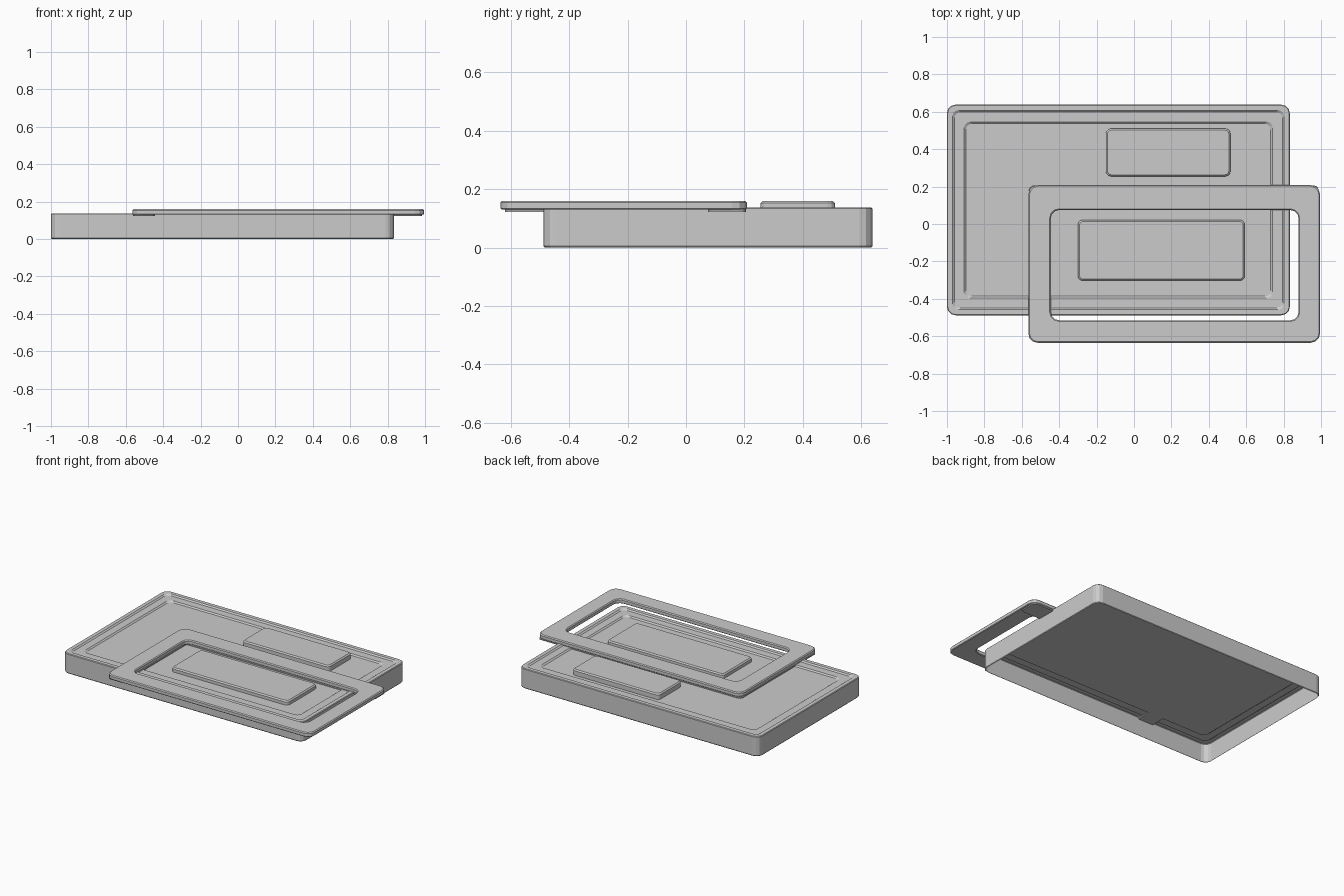
import bpy, bmesh, math

if "Cube" in bpy.data.objects:
    bpy.data.objects.remove(bpy.data.objects["Cube"])


def outline(x0, x1, y0, y1, r, z, segs=3):
    """Rectangle with clipped, faceted corners."""
    pts = []
    corners = [(x1 - r, y1 - r), (x0 + r, y1 - r), (x0 + r, y0 + r), (x1 - r, y0 + r)]
    for i, (cx, cy) in enumerate(corners):
        for s in range(segs + 1):
            a = math.pi / 2 * (i + s / segs)
            pts.append((cx + r * math.cos(a), cy + r * math.sin(a), z))
    return pts


def loft(name, loops, cap_start=False, cap_end=False, closed=False):
    """Skin matching outlines into one object."""
    bm = bmesh.new()
    rings = [[bm.verts.new(p) for p in loop] for loop in loops]
    pairs = list(zip(rings, rings[1:]))
    if closed:
        pairs.append((rings[-1], rings[0]))
    for a, b in pairs:
        for i in range(len(a)):
            j = (i + 1) % len(a)
            bm.faces.new((a[i], a[j], b[j], b[i]))
    if cap_start:
        bm.faces.new(rings[0][::-1])
    if cap_end:
        bm.faces.new(rings[-1])
    if cap_start or closed:
        bmesh.ops.recalc_face_normals(bm, faces=bm.faces)
    me = bpy.data.meshes.new(name)
    bm.to_mesh(me)
    bm.free()
    ob = bpy.data.objects.new(name, me)
    bpy.context.collection.objects.link(ob)
    return ob


def inset(rect, d, r, z):
    x0, x1, y0, y1 = rect
    return outline(x0 + d, x1 - d, y0 + d, y1 - d, r, z)


def pad(name, rect, z0, z1, r=0.025, b=0.008):
    loft(name, [inset(rect, 0, r, z0), inset(rect, 0, r, z1 - b),
                inset(rect, b, r - b / 2, z1)], True, True)


# Tray: open-bottomed shell with thin rim and stepped floor
tray = (-1.0, 0.833, -0.488, 0.638)
loft("tray_shell", [
    inset(tray, 0.004, 0.042, 0.0), inset(tray, 0, 0.045, 0.005),
    inset(tray, 0, 0.045, 0.133), inset(tray, 0.004, 0.042, 0.137),
    inset(tray, 0.030, 0.03, 0.137), inset(tray, 0.040, 0.03, 0.129),
    inset(tray, 0.092, 0.03, 0.129), inset(tray, 0.102, 0.03, 0.121)],
    cap_end=True)

# Raised pads on the floor
pad("back_pad", (-0.15, 0.515, 0.255, 0.51), 0.121, 0.16)
pad("front_pad", (-0.30, 0.592, -0.303, 0.022), 0.121, 0.15)

# Overhanging open frame
outer = (-0.565, 0.995, -0.635, 0.208)
hole = (-0.445, 0.88, -0.515, 0.075)
loft("overhanging_frame", [
    inset(outer, 0.004, 0.046, 0.13), inset(outer, 0, 0.05, 0.134),
    inset(outer, 0, 0.05, 0.154), inset(outer, 0.006, 0.046, 0.16),
    inset(hole, -0.006, 0.05, 0.16), inset(hole, 0, 0.045, 0.154),
    inset(hole, 0, 0.045, 0.134), inset(hole, -0.004, 0.048, 0.13)],
    closed=True)

# Thin lips under the left and back bars of the frame
pad("left_lip", (-0.562, -0.445, -0.62, 0.2), 0.122, 0.131, 0.02, 0.002)
pad("back_lip", (-0.555, 0.985, 0.075, 0.205), 0.122, 0.131, 0.02, 0.002)
